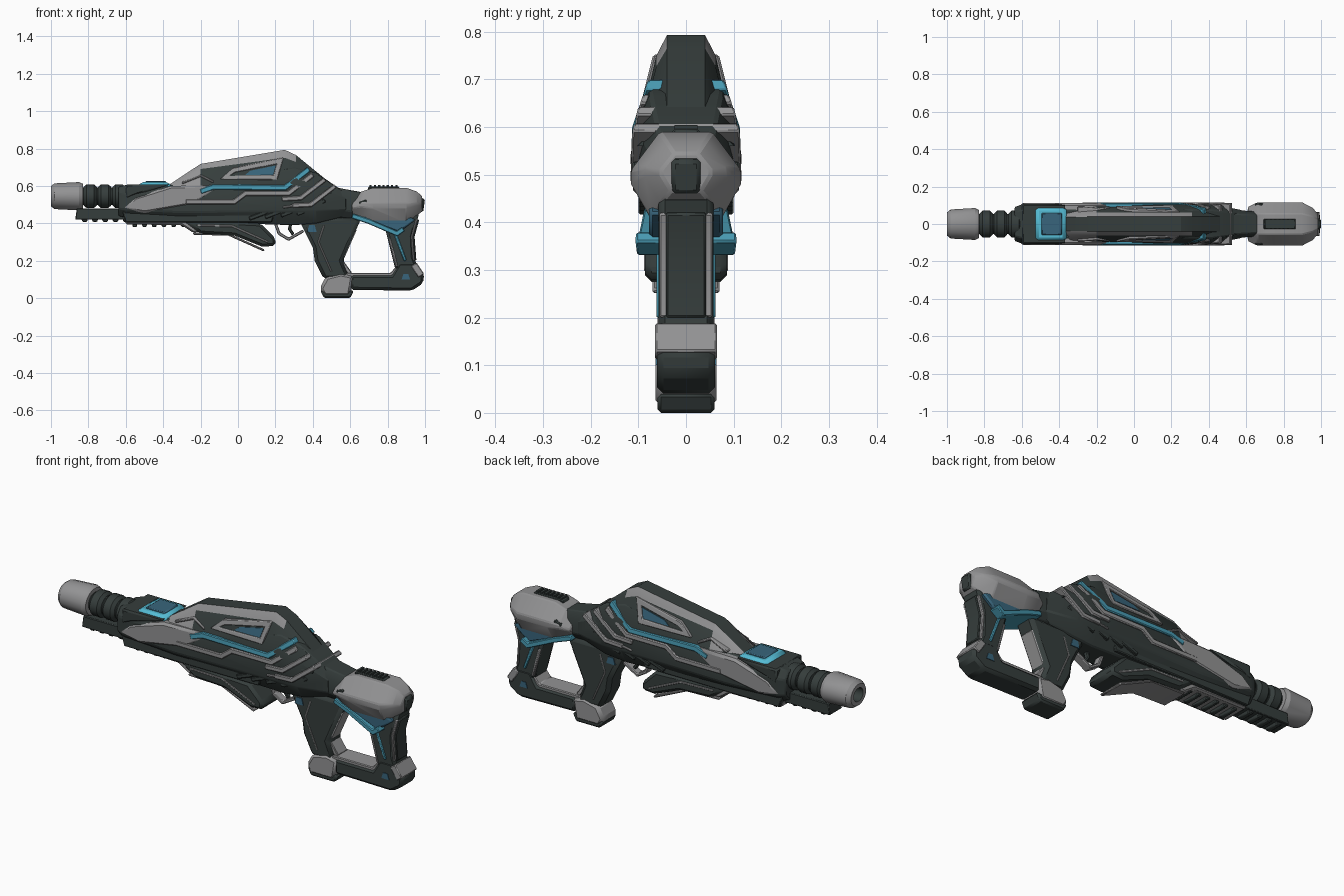
import bpy, bmesh, math
from mathutils import Vector

cube = bpy.data.objects.get("Cube")
if cube:
    bpy.data.objects.remove(cube, do_unlink=True)


def material(name, *rgb):
    mat = bpy.data.materials.new(name)
    mat.use_nodes = True
    mat.diffuse_color = (*rgb, 1)
    bsdf = mat.node_tree.nodes["Principled BSDF"]
    bsdf.inputs["Base Color"].default_value = (*rgb, 1)
    return mat


DARK = material("dark_gunmetal", .036, .047, .045)
GREY = material("light_grey", .29, .29, .295)
CYAN = material("bright_cyan", .09, .5, .66)
BLUE = material("deep_blue", .04, .13, .2)
TEAL = material("teal_glow", .065, .32, .44)


def finish(name, bm, materials, bevel=0, rule=None):
    bmesh.ops.recalc_face_normals(bm, faces=bm.faces)
    if rule:
        for face in bm.faces:
            face.material_index = rule(face.calc_center_median(), face.normal)
    mesh = bpy.data.meshes.new(name)
    bm.to_mesh(mesh)
    bm.free()
    for mat in materials:
        mesh.materials.append(mat)
    obj = bpy.data.objects.new(name, mesh)
    bpy.context.collection.objects.link(obj)
    if bevel:
        chamfer = obj.modifiers.new("edge_chamfer", "BEVEL")
        chamfer.width, chamfer.segments = bevel, 1
        chamfer.limit_method = "ANGLE"
    bpy.ops.object.select_all(action="DESELECT")
    obj.select_set(True)
    bpy.context.view_layer.objects.active = obj
    bpy.ops.object.shade_smooth_by_angle(angle=math.radians(28))


def half_width(width, x, z):
    return width(x, z) if callable(width) else width


# Side outline in x and z, extended to both sides of the centre plane
def slab(name, outline, width, mat, bevel=.008):
    bm = bmesh.new()
    right, left = [[bm.verts.new((x, side * half_width(width, x, z), z))
                    for x, z in outline] for side in (-1, 1)]
    bm.faces.new(right)
    bm.faces.new(left[::-1])
    for i in range(len(right)):
        bm.faces.new((right[i - 1], right[i], left[i], left[i - 1]))
    finish(name, bm, [mat], bevel)


# Wedge-ended block, used for teeth, lenses and rails
def block(name, start, end, bottom, top, width, mat, slope=.008, bevel=.004):
    outline = [(start, bottom), (start + slope, top), (end - slope, top), (end, bottom)]
    slab(name, outline, width, mat, bevel)


# Band of even thickness along a path, running through from side to side
def strip(name, path, thickness, width, mat, closed=False, bevel=.004):
    bm = bmesh.new()
    points = [Vector(p) for p in path]
    last = len(points) - 1
    rings = []
    for i, point in enumerate(points):
        before = points[i - 1] if closed or i > 0 else None
        after = points[(i + 1) % len(points)] if closed or i < last else None
        arrive = (point - (before or point)).normalized()
        leave = ((after or point) - point).normalized()
        mitre = (arrive + leave).normalized()
        offset = Vector((-mitre.y, mitre.x)) * thickness / 2
        offset /= max(.5, mitre.dot(leave if after else arrive))
        corners = ((point + offset, -1), (point - offset, -1),
                   (point - offset, 1), (point + offset, 1))
        rings.append([bm.verts.new((c.x, side * half_width(width, c.x, c.y), c.y))
                      for c, side in corners])
    for i in range(len(points) if closed else last):
        a, b = rings[i], rings[(i + 1) % len(points)]
        for k in range(len(a)):
            bm.faces.new((a[k], a[k - 1], b[k - 1], b[k]))
    if not closed:
        bm.faces.new(rings[0])
        bm.faces.new(rings[-1])
    finish(name, bm, [mat], bevel)


# Mirrored half section (y, height share) along stations (x, bottom, top, scale)
def loft(name, section, stations, materials, bevel=0, rule=None):
    bm = bmesh.new()
    full = section + [(-y, share) for y, share in reversed(section)]
    rings = [[bm.verts.new((x, y * scale, low + (high - low) * share))
              for y, share in full] for x, low, high, scale in stations]
    for a, b in zip(rings, rings[1:]):
        for k in range(len(full)):
            bm.faces.new((a[k], a[k - 1], b[k - 1], b[k]))
    bm.faces.new(rings[0])
    bm.faces.new(rings[-1])
    finish(name, bm, materials, bevel, rule)


AXIS = .545
SIDES = 8


def tube(name, profile, materials, rule=None):
    angles = [math.pi * (i + .5) / SIDES for i in range(SIDES)]
    section = [(math.sin(a) * 1.13, .5 - math.cos(a) / 2) for a in angles]
    stations = [(x, AXIS - r, AXIS + r, r) for x, r in profile]
    loft(name, section, stations, materials, 0, rule)


def shift(path, dx, dz):
    return [(x + dx, z + dz) for x, z in path]


def shrink(path, factor, dx=0):
    middle = sum((Vector(p) for p in path), Vector((0, 0))) / len(path)
    return [tuple(middle.lerp(Vector(p), factor) + Vector((dx, 0))) for p in path]


def hull(x, z):
    return .114 - max(0, z - .6) * .35


def fin_side(extra):
    return lambda x, z: .247 - z / 4 + extra


# Muzzle with open bore, and ringed barrel
tube("muzzle", [(-.93, .03), (-1, .035), (-1, .056), (-.98, .07), (-.85, .077),
     (-.83, .068)], [GREY, DARK],
     lambda c, n: int(math.hypot(c.y, c.z - AXIS) < .037 and c.x < -.9))
tube("barrel_core", [(-.85, .048), (-.5, .048)], [DARK])
for i in range(3):
    x = -.825 + i * .077
    tube("barrel_ring", [(x, .05), (x + .015, .064), (x + .055, .064), (x + .07, .05)],
         [DARK])
block("under_barrel", -.87, -.5, .42, .48, .052, DARK)
for i in range(5):
    x = -.84 + i * .055
    block("under_barrel_tooth", x, x + .04, .43, .408, .04, DARK)

# Main body and neck
BODY = [(.065, 0), (.105, .25), (.105, .75), (.075, 1)]
loft("main_body", BODY, [(-.64, .44, .595, .85), (-.6, .43, .605, 1),
     (-.3, .41, .605, 1), (.3, .39, .7, 1), (.42, .4, .67, 1), (.58, .44, .56, .7)],
     [DARK], .006)
loft("neck", BODY, [(.45, .42, .61, .75), (.56, .43, .585, .7), (.7, .42, .56, .6)],
     [DARK], .005)
strip("neck_clip", [(.54, .57), (.6, .55)], .03, .05, BLUE)

# Top fin with light chamfered rim and framed window
loft("top_fin", [(.102, 0), (.062, .8), (.04, 1)],
     [(-.37, .58, .605, .9), (-.2, .58, .718, 1), (.25, .58, .793, 1),
      (.31, .58, .765, 1), (.5, .56, .61, 1)], [DARK, GREY], 0,
     lambda c, n: int(.45 < abs(n.y) < .92 and c.x < .4))
window = [(-.07, .645), (-.02, .685), (.225, .735), (.2, .645)]
strip("fin_window_frame", window, .027, fin_side(.01), GREY, True)
slab("fin_window_recess", shrink(window, .9), fin_side(.003), DARK, 0)
slab("fin_window_glow", shrink(window, .55, .04), fin_side(.006), BLUE, 0)
strip("fin_front_trim", [(-.3, .615), (-.2, .655), (-.13, .62)], .012, fin_side(.002),
      GREY)

# Shoulder line: glow, light trim below it, and ribs wrapping over the back
shoulder = [(.15, .585), (.25, .59), (.38, .69)]
strip("side_glow", [(-.2, .57), (-.13, .595)] + shoulder[1:], .028, hull, TEAL)
strip("side_trim", [(-.28, .515), (-.02, .515), (.04, .56)]
      + shift(shoulder[1:], .02, -.03), .026, hull, GREY)
for i in range(1, 3):
    strip("wrap_rib", shift(shoulder, .03 + .055 * i, -.02 - .035 * i), .024,
          lambda x, z: .116 - max(0, z - .58) / 4, GREY)
slab("front_side_panel", [(-.62, .48), (-.55, .54), (-.36, .6), (-.08, .605),
     (-.24, .5), (-.5, .455)], .111, GREY, .012)
slab("front_panel_inset", [(-.6, .53), (-.6, .608), (-.36, .608), (-.54, .555)],
     .108, DARK)
vent = [(.06, .425), (.14, .455), (.21, .5)]
for i in range(4):
    strip("rear_vent", shift(vent, .085 * i, .008 * i), .022, .1, DARK)
strip("rear_vent_trim", [(.24, .485), (.37, .505)], .012, .112, GREY)

# Top lens
block("lens_rim", -.54, -.35, .588, .62, .085, CYAN, .02, .012)
block("lens_centre", -.5, -.38, .61, .627, .058, BLUE)

# Lower rail and fore guard
block("lower_body", -.62, .2, .47, .405, .088, DARK, .02)
slab("lower_rail", [(-.61, .43), (-.6, .395), (-.3, .39), (-.24, .35), (-.18, .36),
     (-.2, .42)], .072, GREY)
for i in range(7):
    x = -.57 + i * .052
    block("rail_tooth", x, x + .036, .41, .38, .05, DARK)
slab("fore_guard", [(-.3, .42), (-.2, .345), (-.02, .335), (.13, .275), (.2, .28),
     (.2, .32), (.12, .4)], .086, DARK, .014)
guard_line = [(-.22, .39), (-.03, .385), (.16, .3)]
strip("fore_guard_trim", guard_line, .014, .088, GREY)
strip("fore_guard_edge", shift(guard_line, -.02, -.045), .012, .07, GREY)

# Trigger and its guard
strip("trigger_guard", [(.2, .4), (.22, .345), (.27, .315), (.35, .36)], .016, .022, GREY)
strip("trigger", [(.285, .41), (.275, .37), (.295, .34)], .016, .012, DARK)

# Grip and pommel
slab("grip", [(.32, .43), (.4, .27), (.41, .2), (.46, .1), (.6, .1), (.56, .2),
     (.66, .43)], .056, DARK, .018)
strip("grip_rear_trim", [(.6, .13), (.55, .2), (.625, .37)], .022, .04, GREY)
strip("grip_side_trim", [(.46, .39), (.43, .3), (.5, .14)], .012, .058, GREY)
block("grip_stud", .37, .42, .355, .39, .06, BLUE, .01, 0)
slab("pommel", [(.46, .01), (.435, .05), (.47, .115), (.55, .135), (.62, .12),
     (.6, .01)], .064, GREY, .016)
block("pommel_base", .44, .62, .04, 0, .06, DARK, .02, .008)

# Lower stock bar and rear strut
slab("lower_stock_bar", [(.6, .045), (.6, .125), (.82, .125), (.86, .19), (.95, .19),
     (.995, .13), (.99, .08), (.93, .04)], .061, DARK, .014)
strip("stock_bar_trim", [(.58, .125), (.82, .125), (.85, .16)], .02, .052, GREY)
strip("stock_heel", [(.94, .18), (.98, .12)], .036, .065, GREY)
block("stock_bar_stud", .875, .92, .1, .13, .064, BLUE, .01, 0)
slab("rear_strut", [(.78, .4), (.845, .14), (.97, .14), (.94, .22), (.935, .33),
     (.97, .46)], .058, DARK, .014)
strut_back = [(.955, .42), (.93, .33), (.94, .2)]
strip("strut_rear_trim", strut_back, .012, .056, GREY)
strip("strut_rear_pad", shift(strut_back, .007, 0), .014, .042, DARK)
strip("strut_groove_trim", [(.81, .32), (.85, .17)], .014, .06, GREY)

# Stock head with glowing underside
loft("stock_head", [(.07, 0), (.115, .42), (.115, .58), (.055, 1)],
     [(.61, .45, .52, .8), (.66, .43, .57, 1), (.72, .4, .59, 1), (.9, .4, .59, 1),
      (.955, .44, .57, .75), (.985, .465, .545, .45)], [GREY], .005)
strip("stock_under_glow", [(.61, .44), (.7, .41), (.85, .345), (.885, .37)], .026,
      lambda x, z: .08 + (x - .6) / 11, TEAL)
strip("strut_glow", [(.84, .345), (.895, .2)], .016, .062, TEAL)
slab("stock_under_block", [(.64, .44), (.86, .35), (.95, .42), (.88, .45)], .078, BLUE)
slab("butt_plate", [(.95, .46), (.95, .545), (1, .53), (.99, .46)], .03, DARK)
block("head_top_rail", .69, .87, .57, .596, .028, DARK)
for i in range(7):
    x = .703 + i * .023
    block("head_rail_ridge", x, x + .012, .59, .604, .024, DARK, 0, 0)
strip("head_side_slot", [(.65, .5), (.69, .515)], .03, .112, DARK)
